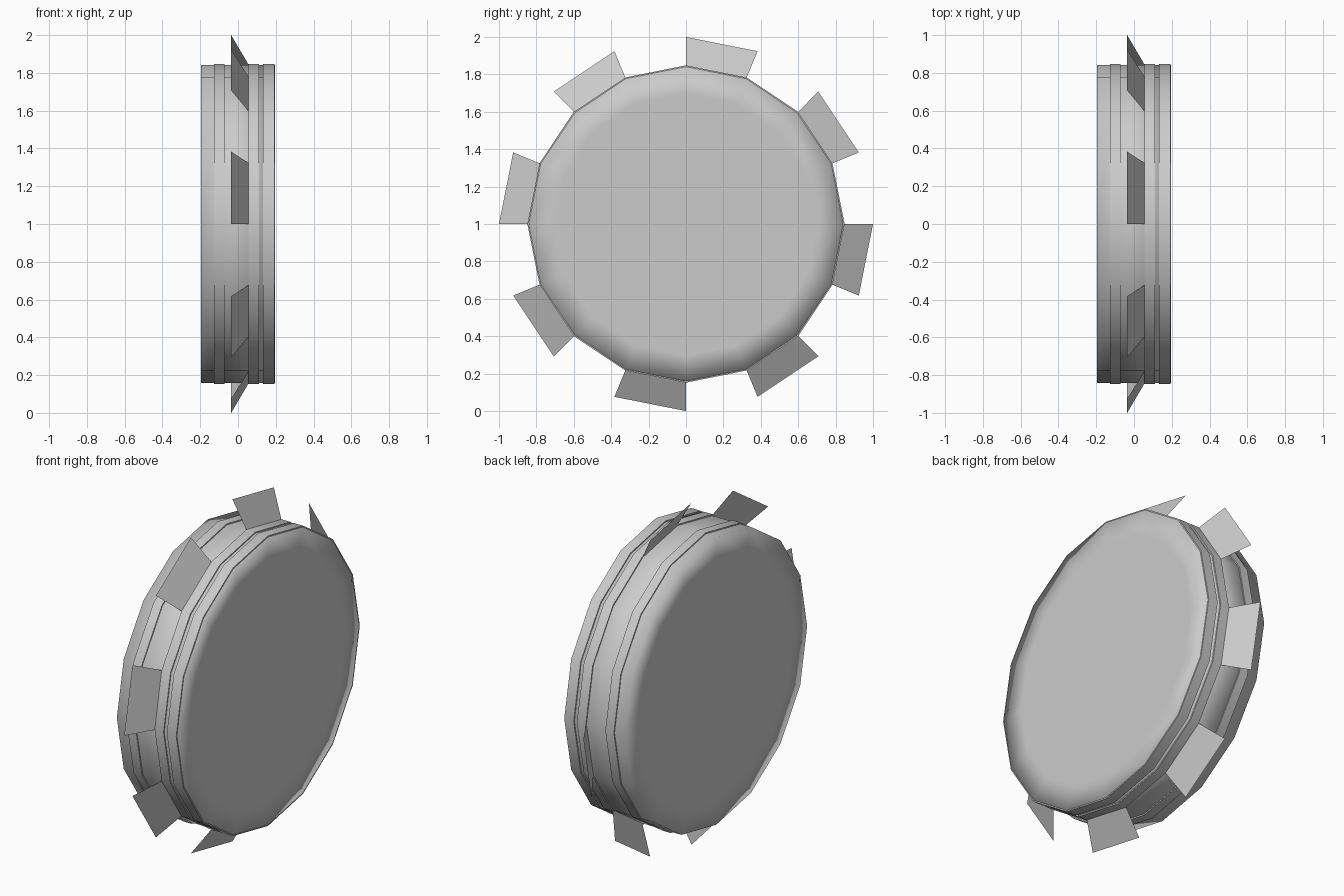
import bpy, math

if "Cube" in bpy.data.objects:
    bpy.data.objects.remove(bpy.data.objects["Cube"])

N = 16
STEP = 2 * math.pi / N


def point(x, r, i):
    # vertex i counts clockwise from the top, seen from +x
    a = i * STEP
    return (x, r * math.sin(a), 1 + r * math.cos(a))


def make_object(name, verts, faces):
    mesh = bpy.data.meshes.new(name)
    mesh.from_pydata(verts, [], faces)
    mesh.update()
    obj = bpy.data.objects.new(name, mesh)
    bpy.context.collection.objects.link(obj)
    return obj


def lathe(name, profile, closed, smooth_angle):
    """Spin (x, r) points round the wheel axis; cap open ends with fans."""
    verts = [point(x, r, i) for x, r in profile for i in range(N)]
    count = len(profile)
    faces = []
    for k in range(count if closed else count - 1):
        a, b = k * N, ((k + 1) % count) * N
        for i in range(N):
            j = (i + 1) % N
            faces.append((a + i, a + j, b + j, b + i))
    if not closed:
        for k, flip in ((0, True), (count - 1, False)):
            hub = len(verts)
            verts.append((profile[k][0], 0, 1))
            for i in range(N):
                f = (hub, k * N + i, k * N + (i + 1) % N)
                faces.append(f if flip else f[::-1])
    obj = make_object(name, verts, faces)
    bpy.context.view_layer.objects.active = obj
    obj.select_set(True)
    bpy.ops.object.mode_set(mode='EDIT')
    bpy.ops.mesh.select_all(action='SELECT')
    bpy.ops.mesh.normals_make_consistent(inside=False)
    bpy.ops.object.mode_set(mode='OBJECT')
    bpy.ops.object.shade_smooth_by_angle(angle=math.radians(smooth_angle))
    obj.select_set(False)
    return obj


# Drum with soft rims and flat ends
lathe("drum", [(-0.195, 0.7), (-0.195, 0.841), (0.195, 0.841), (0.195, 0.7)],
      False, 100)

# Slightly raised bands around the drum
for name, x0, x1 in (("left_band", -0.127, -0.072),
                     ("middle_band", 0.055, 0.112),
                     ("right_band", 0.133, 0.194)):
    lathe(name, [(x0, 0.835), (x0, 0.848), (x1, 0.848), (x1, 0.835)], True, 40)

# Slanted single-sheet paddles on every second side
verts, faces = [], []
for i in range(0, N, 2):
    n = len(verts)
    verts += [point(0.055, 0.845, i), point(0.055, 0.845, i + 1),
              point(-0.036, 1.0, i + 1), point(-0.036, 1.0, i)]
    faces.append((n, n + 1, n + 2, n + 3))
make_object("paddles", verts, faces)
